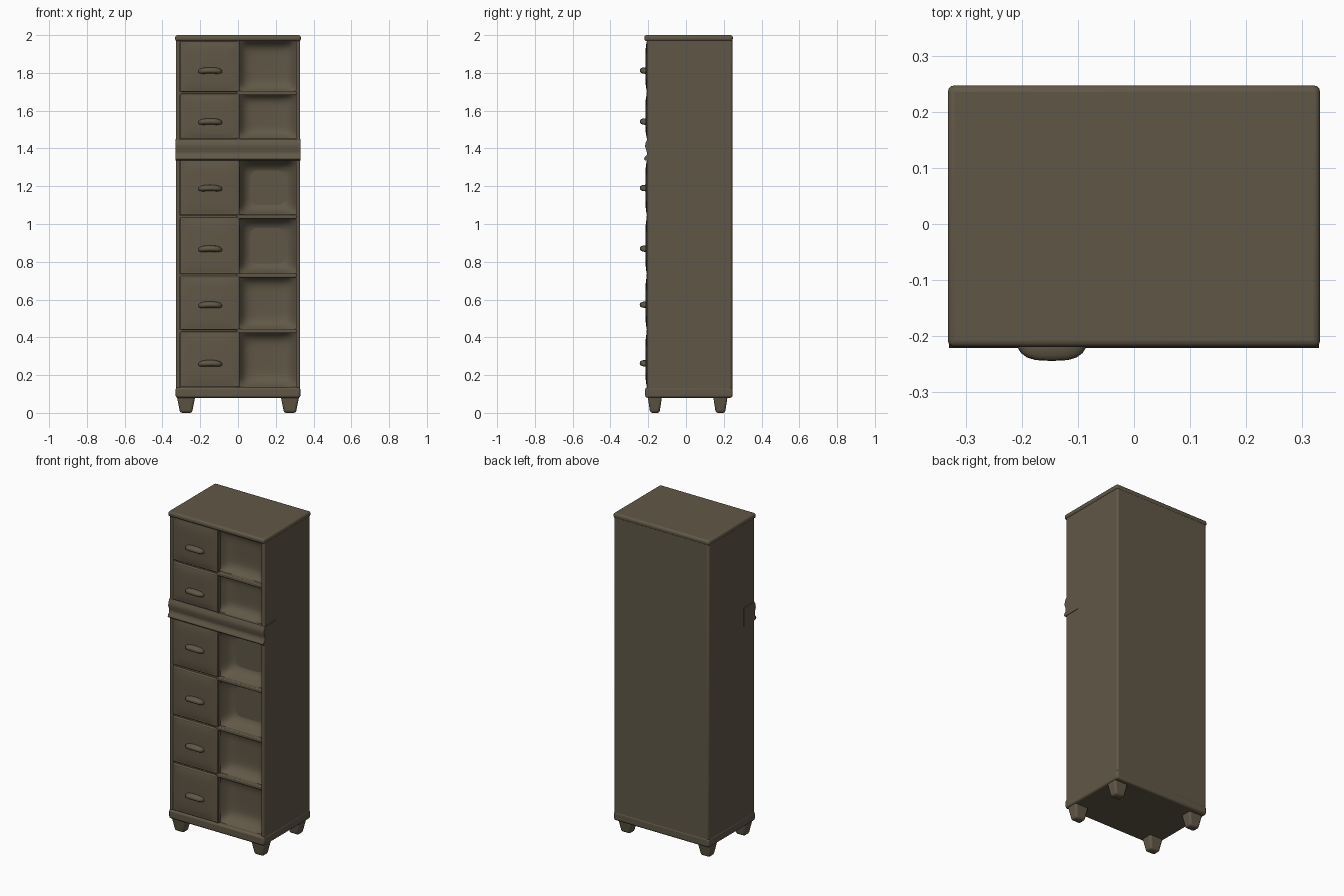
import bpy, bmesh, math
from mathutils import Vector

cube = bpy.data.objects.get("Cube")
if cube:
    bpy.data.objects.remove(cube, do_unlink=True)

wood = bpy.data.materials.new("brown wood")
wood.use_nodes = True
COLOR = (0.118, 0.096, 0.062, 1)
wood.diffuse_color = COLOR
bsdf = wood.node_tree.nodes["Principled BSDF"]
bsdf.inputs["Base Color"].default_value = COLOR
bsdf.inputs["Roughness"].default_value = 0.8


def finish(name, bm, bevel=0.0, angle=50):
    bmesh.ops.recalc_face_normals(bm, faces=bm.faces)
    mesh = bpy.data.meshes.new(name)
    bm.to_mesh(mesh)
    bm.free()
    mesh.materials.append(wood)
    ob = bpy.data.objects.new(name, mesh)
    bpy.context.collection.objects.link(ob)
    bpy.ops.object.select_all(action="DESELECT")
    ob.select_set(True)
    bpy.context.view_layer.objects.active = ob
    bpy.ops.object.shade_smooth_by_angle(angle=math.radians(angle))
    if bevel:
        mod = ob.modifiers.new("Rounded edges", "BEVEL")
        mod.width, mod.segments = bevel, 3
        bpy.ops.object.modifier_move_to_index(modifier=mod.name, index=0)
    return ob


def box(name, x, y, z, bevel=0.006, taper=1.0):
    """Rounded box from ranges; taper scales its bottom end."""
    bm = bmesh.new()
    bmesh.ops.create_cube(bm, size=1)
    mid = Vector((sum(x) / 2, sum(y) / 2, sum(z) / 2))
    for v in bm.verts:
        s = taper if v.co.z < 0 else 1
        v.co = mid + Vector((v.co.x * s * (x[1] - x[0]), v.co.y * s * (y[1] - y[0]),
                             v.co.z * (z[1] - z[0])))
    return finish(name, bm, bevel)


def panel(name, x, z, y, depth, n=16):
    """Curved panel: positive depth hollows it, negative depth bulges it."""
    bm = bmesh.new()
    bmesh.ops.create_grid(bm, x_segments=n, y_segments=n, size=1)
    for v in bm.verts:
        u, w = v.co.x, v.co.y
        dip = (1 - u ** 6) * (1 - w ** 6)
        v.co = ((x[0] + x[1]) / 2 + u * (x[1] - x[0]) / 2, y + depth * dip,
                (z[0] + z[1]) / 2 + w * (z[1] - z[0]) / 2)
    bm.normal_update()
    ob = finish(name, bm, angle=80)
    # Face the panel toward the front
    if ob.data.polygons[n * n // 2].normal.y > 0:
        ob.data.flip_normals()
    return ob


def handle(name, z):
    """Bowed pull with a rounded section."""
    bm = bmesh.new()
    bmesh.ops.create_uvsphere(bm, u_segments=20, v_segments=12, radius=1)
    for v in bm.verts:
        fat = lambda t: math.copysign(abs(t) ** 0.65, t)
        u = fat(v.co.x)
        v.co = (-0.147 + 0.063 * u, -0.211 + 0.034 * v.co.y,
                z + 0.017 * fat(v.co.z) + 0.006 * (0.5 - u * u))
    return finish(name, bm, angle=80)


# Carcass
FRONT = -0.207
box("cabinet_body", (-0.328, 0.328), (-0.115, 0.245), (0.08, 1.995), 0.012)
for side, s in (("right", -1), ("left", 1)):
    box(side + "_side_panel", sorted((s * 0.306, s * 0.328)), (FRONT, 0.2), (0.09, 1.98), 0.005)
box("top_board", (-0.333, 0.333), (-0.22, 0.248), (1.968, 2.0), 0.012)
box("base_board", (-0.33, 0.33), (-0.216, 0.247), (0.08, 0.136), 0.012)
box("centre_divider", (-0.008, 0.009), (FRONT, -0.1), (0.1, 1.98), 0.004)

# Moulded rail between the upper and lower sections
profile = [(-0.1, 1.335), (-0.214, 1.335), (-0.222, 1.343), (-0.218, 1.355), (-0.207, 1.366),
           (-0.208, 1.385), (-0.217, 1.41), (-0.214, 1.43), (-0.204, 1.45), (-0.1, 1.45)]
bm = bmesh.new()
ring = bm.faces.new([bm.verts.new((-0.331, y, z)) for y, z in profile])
ext = bmesh.ops.extrude_face_region(bm, geom=[ring])
bmesh.ops.translate(bm, vec=(0.662, 0, 0),
                    verts=[g for g in ext["geom"] if isinstance(g, bmesh.types.BMVert)])
finish("middle_rail", bm)

# Drawers on one side, hollow compartments on the other
rows = [(0.136, 0.43, 0.26, 0.06), (0.44, 0.725, 0.57, 0.06), (0.735, 1.035, 0.867, 0.08),
        (1.047, 1.337, 1.188, 0.08), (1.452, 1.69, 1.54, 0.05), (1.7, 1.968, 1.81, 0.05)]
for i, (low, high, grip, depth) in enumerate(rows, 1):
    box(f"drawer_{i}", (-0.305, 0.004), (-0.209, -0.1), (low, high), 0.006)
    panel(f"drawer_face_{i}", (-0.298, -0.003), (low + 0.007, high - 0.007), -0.2085, -0.006)
    handle(f"handle_{i}", grip)
    panel(f"compartment_{i}", (0.007, 0.308), (low, high), -0.19, depth)
    if i not in (4, 6):
        box(f"shelf_{i}", (0.004, 0.31), (-0.208, -0.1), (high - 0.008, high + 0.014), 0.005)
    box(f"drawer_rail_{i}", (-0.31, 0), (-0.2, -0.1), (high - 0.01, high + 0.012), 0.003)

# Tapered feet
for x in (-0.275, 0.275):
    for y in (-0.165, 0.182):
        name = ("front" if y < 0 else "back") + ("_right" if x < 0 else "_left") + "_foot"
        box(name, (x - 0.051, x + 0.051), (y - 0.04, y + 0.04), (0, 0.1), 0.012, 0.62)
